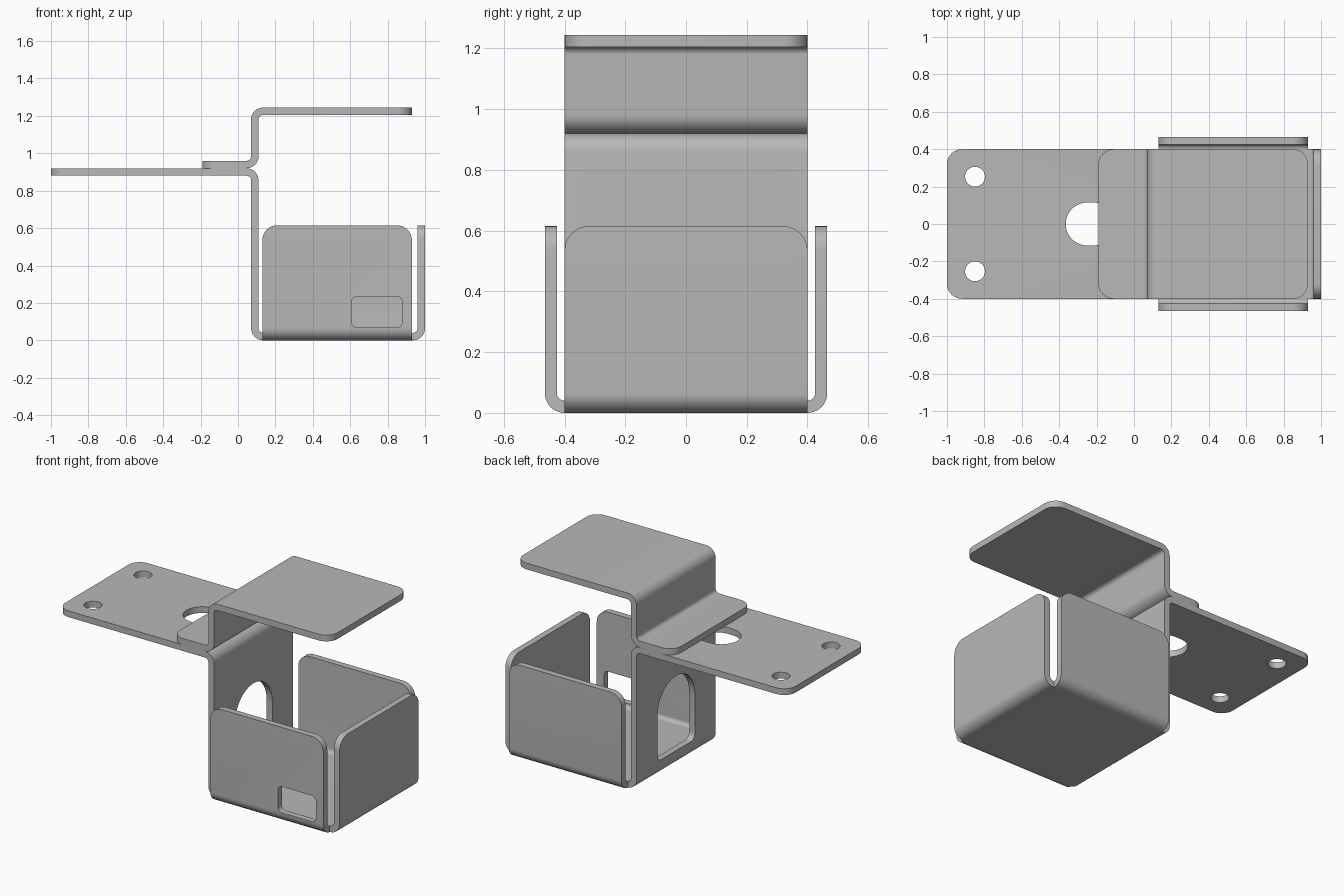
import bpy
import bmesh
from math import pi, sin, cos
from mathutils import Vector

if "Cube" in bpy.data.objects:
    bpy.data.objects.remove(bpy.data.objects["Cube"], do_unlink=True)

THICK = 0.04
BEND = 0.0449      # centreline bend radius
CORNER = 0.08      # rounding of free sheet corners
HALF = 0.4         # half width of the strips

metal = bpy.data.materials.new("grey_metal")
metal.use_nodes = True
grey = (0.48, 0.48, 0.48, 1)
metal.diffuse_color = grey
metal.node_tree.nodes["Principled BSDF"].inputs["Base Color"].default_value = grey


def finish(name, bm):
    bmesh.ops.remove_doubles(bm, verts=bm.verts, dist=1e-5)
    bmesh.ops.recalc_face_normals(bm, faces=bm.faces)
    mesh = bpy.data.meshes.new(name)
    bm.to_mesh(mesh)
    bm.free()
    mesh.materials.append(metal)
    obj = bpy.data.objects.new(name, mesh)
    bpy.context.collection.objects.link(obj)
    return obj


def bent_outline(path, steps=10):
    """Thicken a right-angled centreline into a closed outline with round bends."""
    pts = [Vector(p) for p in path]
    rail = []

    def add(p, d):
        rail.append((p, Vector((-d.y, d.x))))

    add(pts[0], (pts[1] - pts[0]).normalized())
    for a, b, c in zip(pts, pts[1:], pts[2:]):
        d1, d2 = (b - a).normalized(), (c - b).normalized()
        centre = b - d1 * BEND + d2 * BEND
        for i in range(steps + 1):
            t = pi / 2 * i / steps
            add(centre + BEND * (d1 * sin(t) - d2 * cos(t)), d1 * cos(t) + d2 * sin(t))
    add(pts[-1], (pts[-1] - pts[-2]).normalized())
    left = [p + n * THICK / 2 for p, n in rail]
    right = [p - n * THICK / 2 for p, n in rail]
    return left, right


def sheet(name, path, place, lo, hi, round_start=True):
    """Extrude a bent sheet from lo to hi and round its free corners."""
    left, right = bent_outline(path)
    outline = left + right[::-1]
    bm = bmesh.new()
    rows = [[bm.verts.new(place(p.x, p.y, w)) for p in outline] for w in (lo, hi)]
    n, k = len(outline), len(left)
    for row in rows:
        bm.faces.new(row)
    for i in range(n):
        j = (i + 1) % n
        bm.faces.new((rows[0][i], rows[0][j], rows[1][j], rows[1][i]))
    bmesh.ops.recalc_face_normals(bm, faces=bm.faces)
    ends = []
    for row in rows:
        ends.append(bm.edges.get((row[k - 1], row[k])))
        if round_start:
            ends.append(bm.edges.get((row[0], row[-1])))
    bmesh.ops.bevel(bm, geom=ends, offset=CORNER, segments=8, profile=0.5, affect='EDGES')
    return finish(name, bm)


def cut(obj, place, u0, u1, v0, v1, radius, lo, hi):
    """Cut a rounded rectangular opening through a sheet."""
    bm = bmesh.new()
    ring = []
    corners = ((u1, v1, -1, -1), (u0, v1, 1, -1), (u0, v0, 1, 1), (u1, v0, -1, 1))
    for q, (u, v, su, sv) in enumerate(corners):
        for i in range(9):
            t = pi / 2 * (q + i / 8)
            ring.append((u + su * radius + radius * cos(t), v + sv * radius + radius * sin(t)))
    rows = [[bm.verts.new(place(u, v, w)) for u, v in ring] for w in (lo, hi)]
    for row in rows:
        bm.faces.new(row)
    for i in range(len(ring)):
        j = (i + 1) % len(ring)
        bm.faces.new((rows[0][i], rows[0][j], rows[1][j], rows[1][i]))
    cutter = finish("cutter", bm)
    cutter.hide_render = True
    mod = obj.modifiers.new("opening", 'BOOLEAN')
    mod.operation = 'DIFFERENCE'
    mod.solver = 'EXACT'
    mod.object = cutter
    bpy.context.view_layer.objects.active = obj
    bpy.ops.object.modifier_apply(modifier=mod.name)
    bpy.data.objects.remove(cutter, do_unlink=True)


def xz(u, v, w):
    return (u, w, v)


def yz(u, v, w):
    return (w, u, v)


def xy(u, v, w):
    return (u, v, w)


# Lower bracket: mounting plate, back wall, floor and end wall in one strip
lower = sheet("lower_bracket",
              [(-1, 0.9), (0.09, 0.9), (0.09, 0.02), (0.98, 0.02), (0.98, 0.615)],
              xz, -HALF, HALF)

# Upper bracket: overlapping flange, riser and top shelf
upper = sheet("upper_bracket",
              [(-0.19, 0.94), (0.09, 0.94), (0.09, 1.225), (0.93, 1.225)],
              xz, -HALF, HALF)

# Side walls folded up from the floor
sides = {}
for label, s in (("right", -1), ("left", 1)):
    sides[label] = sheet(label + "_side_wall",
                         [(s * HALF, 0.02), (s * 0.445, 0.02), (s * 0.445, 0.615)],
                         yz, 0.13, 0.93, round_start=False)

# Screw holes and cable slot in the mounting plate
for y in (-0.253, 0.253):
    cut(lower, xy, -0.903, -0.797, y - 0.053, y + 0.053, 0.053, 0.8, 0.93)
cut(lower, xy, -0.365, -0.1, -0.115, 0.115, 0.115, 0.8, 0.93)

# Arched opening in the back wall: rounded box plus round top
cut(lower, yz, -0.19, 0.19, 0.1, 0.43, 0.04, 0.0, 0.2)
cut(lower, yz, -0.19, 0.19, 0.2, 0.58, 0.19, 0.0, 0.2)

# Small window in the front-facing side wall
cut(sides["right"], xz, 0.608, 0.878, 0.068, 0.235, 0.03, -0.5, -0.41)

# Smooth bends, crisp sheet edges
for obj in (lower, upper, *sides.values()):
    bpy.ops.object.select_all(action='DESELECT')
    obj.select_set(True)
    bpy.context.view_layer.objects.active = obj
    bpy.ops.object.shade_smooth_by_angle(angle=pi / 6)
